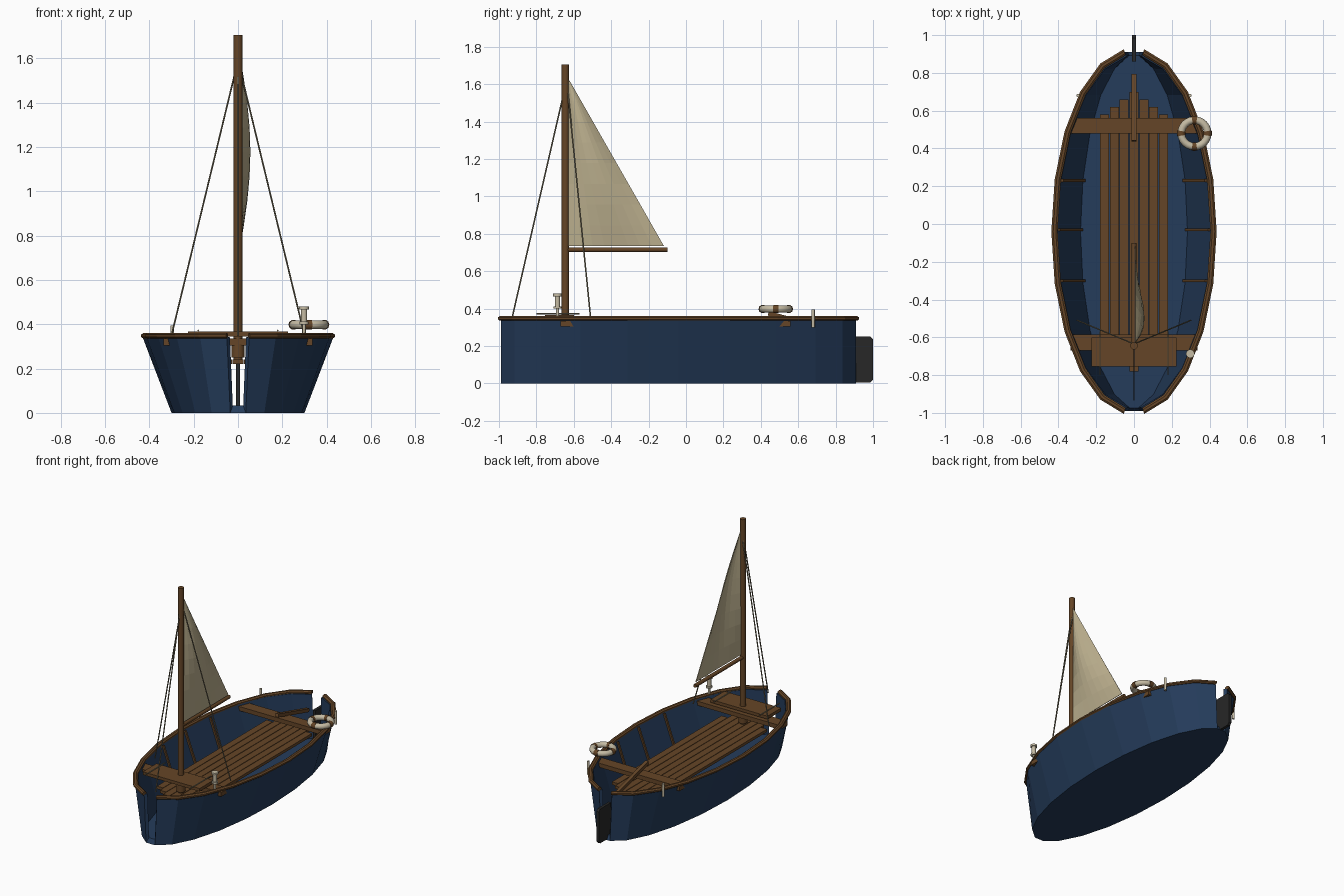
import bpy, bmesh, math
from mathutils import Vector

cube = bpy.data.objects.get("Cube")
if cube:
    bpy.data.objects.remove(cube, do_unlink=True)


def material(name, rgb):
    m = bpy.data.materials.new(name)
    m.use_nodes = True
    m.diffuse_color = (*rgb, 1)
    m.node_tree.nodes["Principled BSDF"].inputs["Base Color"].default_value = (*rgb, 1)
    return m


NAVY = material("navy paint", (0.018, 0.045, 0.105))
WOOD = material("brown wood", (0.13, 0.06, 0.02))
CANVAS = material("canvas", (0.50, 0.43, 0.27))
ROPE = material("rope", (0.22, 0.19, 0.12))
CREAM = material("cream", (0.56, 0.50, 0.37))
BLACK = material("black iron", (0.02, 0.02, 0.02))


def finish(name, bm, mat, smooth=False):
    bmesh.ops.recalc_face_normals(bm, faces=bm.faces)
    mesh = bpy.data.meshes.new(name)
    bm.to_mesh(mesh)
    bm.free()
    mesh.materials.append(mat)
    obj = bpy.data.objects.new(name, mesh)
    bpy.context.collection.objects.link(obj)
    if smooth:
        bpy.ops.object.select_all(action='DESELECT')
        obj.select_set(True)
        bpy.context.view_layer.objects.active = obj
        bpy.ops.object.shade_smooth_by_angle(angle=math.radians(40))
    return obj


def box(name, lo, hi, mat):
    bm = bmesh.new()
    bmesh.ops.create_cube(bm, size=1)
    for v in bm.verts:
        v.co = Vector([a + (b - a) * (c + 0.5) for a, b, c in zip(lo, hi, v.co)])
    return finish(name, bm, mat)


def rod(name, a, b, radius, mat, sides=10):
    a, b = Vector(a), Vector(b)
    bm = bmesh.new()
    bmesh.ops.create_cone(bm, cap_ends=True, segments=sides, radius1=radius,
                          radius2=radius, depth=(b - a).length)
    turn = (b - a).to_track_quat('Z', 'Y')
    for v in bm.verts:
        v.co = turn @ v.co + (a + b) / 2
    return finish(name, bm, mat, smooth=sides > 6)


def beam(name, a, b, wide, thick, mat):
    """Square bar between two points; thick is measured across the slope."""
    a, b = Vector(a), Vector(b)
    bm = bmesh.new()
    bmesh.ops.create_cube(bm, size=1)
    turn = (b - a).to_track_quat('Z', 'Y')
    for v in bm.verts:
        v.co = turn @ Vector((v.co.x * wide, v.co.y * thick, v.co.z * (b - a).length)) + (a + b) / 2
    return finish(name, bm, mat)


# Hull outline: an open ellipse arc on each side
MID, LONG, TOP, LOW, HIGH = -0.04, 0.956, 0.43, 0.30, 0.34
STEPS = 10
ANGLES = [math.radians(-83.3 + 166.6 * i / STEPS) for i in range(STEPS + 1)]


def outline(side, half, z):
    return [Vector((side * half * math.cos(t), MID + LONG * math.sin(t), z)) for t in ANGLES]


def wall_x(y, z, inset=0.0):
    c = math.sqrt(1 - ((y - MID) / LONG) ** 2)
    return c * (LOW + (TOP - LOW) * z / HIGH) - inset


bm = bmesh.new()
bottoms = []
for side in (1, -1):
    low = [bm.verts.new(p) for p in outline(side, LOW, 0)]
    top = [bm.verts.new(p) for p in outline(side, TOP, HIGH)]
    bottoms.append(low)
    for i in range(STEPS):
        bm.faces.new((low[i], low[i + 1], top[i + 1], top[i]))
bm.faces.new(bottoms[0] + bottoms[1][::-1])
hull = finish("hull", bm, NAVY)
# Face the floor downwards so the shell thickens inwards
floor = max(hull.data.polygons, key=lambda p: len(p.vertices))
if floor.normal.z > 0:
    hull.data.flip_normals()
shell = hull.modifiers.new("thickness", 'SOLIDIFY')
shell.thickness, shell.offset, shell.use_even_offset = 0.024, -1, True

# Gunwale rails swept along the hull edge
for side, label in ((1, "left"), (-1, "right")):
    bm = bmesh.new()
    rings = []
    for p, t in zip(outline(side, TOP - 0.009, HIGH + 0.008), ANGLES):
        out = Vector((side * math.cos(t) * LONG, math.sin(t) * TOP, 0)).normalized()
        rings.append([bm.verts.new(p + out * 0.018 * math.cos(a) + Vector((0, 0, 0.013 * math.sin(a))))
                      for a in [math.pi * (k + 0.5) / 4 for k in range(8)]])
    for r, s in zip(rings, rings[1:]):
        for k in range(8):
            bm.faces.new((r[k], r[k - 1], s[k - 1], s[k]))
    bm.faces.new(rings[0])
    bm.faces.new(rings[-1])
    finish(label + "_gunwale", bm, WOOD)

    # Ribs on the inner wall
    for n, y in enumerate((-0.30, -0.03, 0.23)):
        beam(f"{label}_rib_{n + 1}", (side * wall_x(y, 0.02, 0.032), y, 0.02),
             (side * wall_x(y, 0.34, 0.032), y, 0.34), 0.014, 0.014, WOOD).data.update()

    # Stern pins, stays and deck rods
    rod(label + "_stern_pin", (side * 0.297, 0.68, 0.30), (side * 0.297, 0.68, 0.395), 0.009, CREAM)
    rod(label + "_shroud", (0, -0.635, 1.59), (side * 0.30, -0.51, 0.35), 0.004, ROPE, 6)
    rod(label + "_deck_rod", (side * 0.18, -0.80, 0.372), (side * 0.18, -0.57, 0.372), 0.004, ROPE, 6)
rod("forestay", (0, -0.645, 1.59), (0, -0.93, 0.35), 0.004, ROPE, 6)

# Floor boards with stepped ends
for i in range(-3, 4):
    cut = abs(i) * 0.04
    x = i * 0.052
    box(f"floor_board_{i + 4}", (x - 0.024, -0.78 + cut, 0.22), (x + 0.024, 0.70 - cut, 0.24), WOOD)

# Benches and foredeck
box("front_bench", (-0.336, -0.67, 0.305), (0.336, -0.585, 0.335), WOOD)
box("rear_bench", (-0.342, 0.48, 0.305), (0.342, 0.56, 0.335), WOOD)
box("foredeck", (-0.225, -0.755, 0.345), (0.225, -0.60, 0.367), WOOD)

# Mast and boom
rod("mast", (0, -0.645, 0.23), (0, -0.645, 1.705), 0.02, WOOD, 12)
rod("mast_collar", (0, -0.645, 0.25), (0, -0.645, 0.31), 0.03, WOOD, 12)
rod("boom", (0, -0.64, 0.715), (0, -0.10, 0.715), 0.013, WOOD)

# Triangular sail bellied to one side
bm = bmesh.new()
N = 8
rows = []
for j in range(N + 1):
    v = j / N
    width = 0.505 * (1 - v) + 0.004
    rows.append([bm.verts.new((0.008 + 0.048 * math.sin(math.pi * v) * math.sin(math.pi * i / N),
                               -0.627 + width * i / N, 0.735 + 0.885 * v)) for i in range(N + 1)])
for r, s in zip(rows, rows[1:]):
    for i in range(N):
        bm.faces.new((r[i], r[i + 1], s[i + 1], s[i]))
sail = finish("sail", bm, CANVAS)
cloth = sail.modifiers.new("thickness", 'SOLIDIFY')
cloth.thickness = 0.004

# Rudder blade with clipped rear corners, and tiller
bm = bmesh.new()
profile = [(0.86, 0.005), (0.985, 0.005), (1.0, 0.02), (1.0, 0.235), (0.985, 0.25), (0.86, 0.25)]
face = bm.faces.new([bm.verts.new((-0.01, y, z)) for y, z in profile])
new = bmesh.ops.extrude_face_region(bm, geom=[face])["geom"]
bmesh.ops.translate(bm, vec=(0.02, 0, 0), verts=[g for g in new if isinstance(g, bmesh.types.BMVert)])
finish("rudder", bm, BLACK)
beam("tiller", (0, 0.44, 0.375), (0, 0.79, 0.28), 0.024, 0.024, WOOD)


# Life ring: torus with four wrapped bands
def torus_arc(name, start, end, tube, mat, steps, closed=False):
    bm = bmesh.new()
    loops = []
    for i in range(steps + (not closed)):
        a = start + (end - start) * i / steps
        loops.append([bm.verts.new((0.32 + math.cos(a) * (0.07 + tube * math.cos(b)),
                                    0.48 + math.sin(a) * (0.07 + tube * math.cos(b)),
                                    0.398 + tube * math.sin(b)))
                      for b in [math.tau * k / 10 for k in range(10)]])
    pairs = list(zip(loops, loops[1:])) + ([(loops[-1], loops[0])] if closed else [])
    for r, s in pairs:
        for k in range(10):
            bm.faces.new((r[k], r[k - 1], s[k - 1], s[k]))
    if not closed:
        bm.faces.new(loops[0])
        bm.faces.new(loops[-1])
    finish(name, bm, mat, smooth=True)


torus_arc("life_ring", 0, math.tau, 0.020, CREAM, 24, closed=True)
for q in range(4):
    a = q * math.pi / 2
    torus_arc(f"ring_band_{q + 1}", a - 0.17, a + 0.17, 0.0225, WOOD, 3)

# Lantern on the left bow
for part, z0, z1, r in (("stem", 0.35, 0.40, 0.008), ("base", 0.40, 0.412, 0.021),
                        ("glass", 0.412, 0.466, 0.014), ("cap", 0.466, 0.48, 0.023)):
    rod("lantern_" + part, (0.298, -0.687, z0), (0.298, -0.687, z1), r, CREAM, 12)
